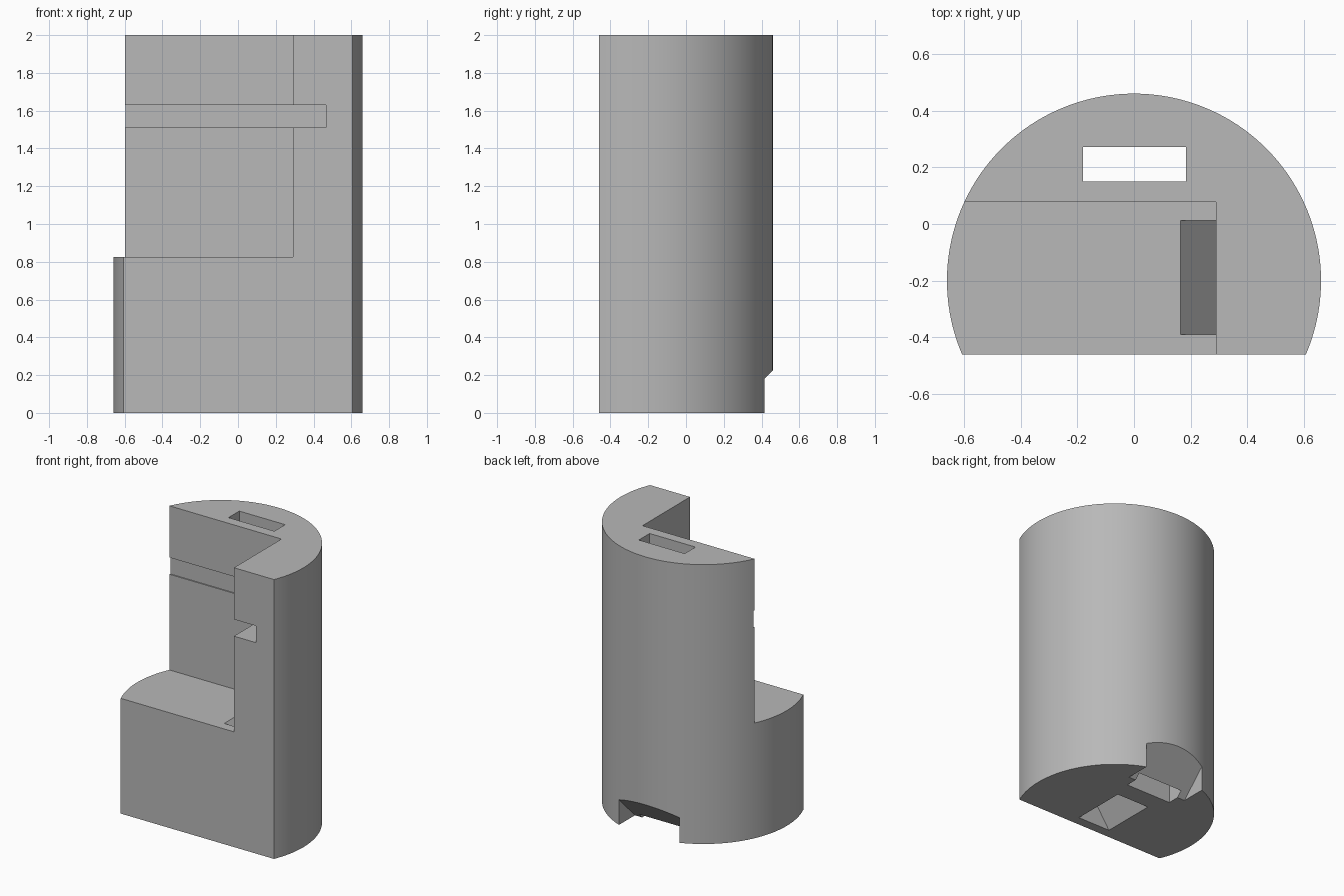
import bpy, bmesh, math
from mathutils import Vector

if "Cube" in bpy.data.objects:
    bpy.data.objects.remove(bpy.data.objects["Cube"], do_unlink=True)

RADIUS, CENTRE_Y, FRONT_Y, HEIGHT = 0.66, -0.2, -0.46, 2.0

grey = bpy.data.materials.new("plain grey")
grey.use_nodes = True
colour = (0.48, 0.48, 0.48, 1)
grey.diffuse_color = colour
grey.node_tree.nodes["Principled BSDF"].inputs["Base Color"].default_value = colour


def prism(name, profile, axis, low, high):
    """Extrude a closed 2D profile along x, y or z."""
    place = {"x": lambda a, b, t: (t, a, b),
             "y": lambda a, b, t: (a, t, b),
             "z": lambda a, b, t: (a, b, t)}[axis]
    bm = bmesh.new()
    face = bm.faces.new([bm.verts.new(place(a, b, low)) for a, b in profile])
    grown = bmesh.ops.extrude_face_region(bm, geom=[face])
    moved = [v for v in grown["geom"] if isinstance(v, bmesh.types.BMVert)]
    bmesh.ops.translate(bm, verts=moved, vec=Vector(place(0, 0, high - low)))
    bmesh.ops.recalc_face_normals(bm, faces=bm.faces)
    mesh = bpy.data.meshes.new(name)
    bm.to_mesh(mesh)
    bm.free()
    mesh.materials.append(grey)
    obj = bpy.data.objects.new(name, mesh)
    bpy.context.collection.objects.link(obj)
    return obj


def rectangle(x0, x1, y0, y1):
    return [(x0, y0), (x1, y0), (x1, y1), (x0, y1)]


# Body: round column with a flat front
start = math.asin((FRONT_Y - CENTRE_Y) / RADIUS)
sweep = math.pi - 2 * start
steps = 120
angles = [start + sweep * i / steps for i in range(steps + 1)]
body = prism("column_body",
             [(RADIUS * math.cos(a), CENTRE_Y + RADIUS * math.sin(a)) for a in angles],
             "z", 0, HEIGHT)

# Bent channel from the step down to the underside
bend = [(-0.11, 0), (0.32, 0.63), (0.16, 0.83), (0, 1.03),
        (0.135, 1.205), (0.587, 0.64), (0.15, 0), (0.082, -0.1), (-0.178, -0.1)]

cutters = [
    # Large corner step
    prism("step_cutter", rectangle(-1, 0.29, -1, 0.078), "z", 0.825, 2.5),
    # Side slot, just grazing the back wall of the step
    prism("side_slot_cutter", rectangle(-1, 0.465, 1.51, 1.63), "y", -1, 0.086),
    # Vertical slot through the full height
    prism("long_slot_cutter", rectangle(-0.18, 0.183, 0.15, 0.272), "z", -0.5, 2.5),
    # Sloped notch under the back
    prism("back_notch_cutter", [(0.135, -0.1), (0.8, -0.1), (0.8, 0.565)], "x", -0.24, 0.24),
    prism("channel_cutter", bend, "y", -0.39, 0.012),
]

bpy.ops.object.select_all(action="DESELECT")
body.select_set(True)
bpy.context.view_layer.objects.active = body
for cutter in cutters:
    cutter.hide_render = True
    mod = body.modifiers.new(cutter.name, "BOOLEAN")
    mod.operation = "DIFFERENCE"
    mod.solver = "EXACT"
    mod.object = cutter
    bpy.ops.object.modifier_apply(modifier=mod.name)
    bpy.data.objects.remove(cutter, do_unlink=True)

bpy.ops.object.shade_smooth_by_angle(angle=math.radians(25))
